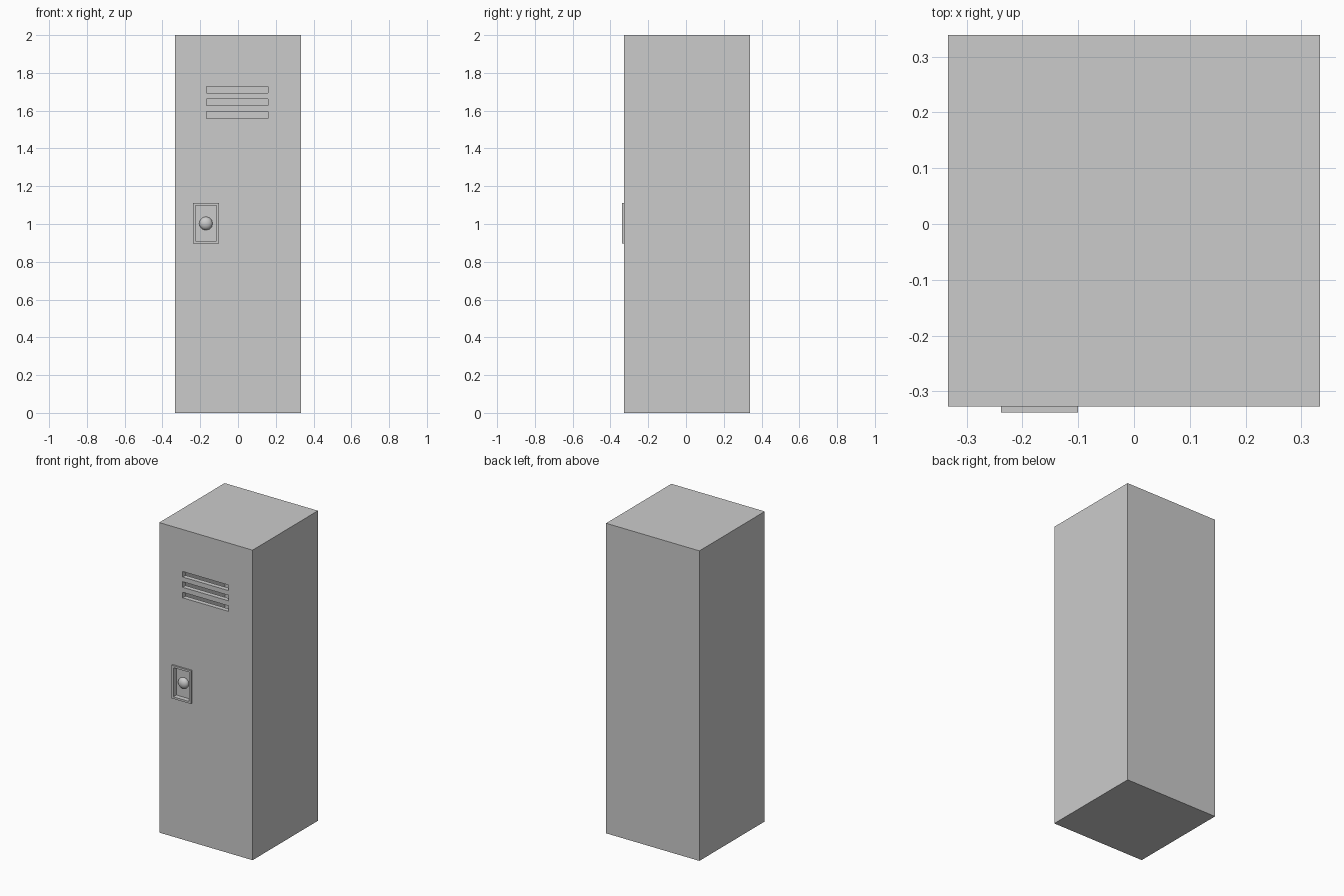
import bpy, math

if "Cube" in bpy.data.objects:
    bpy.data.objects.remove(bpy.data.objects["Cube"])


def box(name, x0, x1, y0, y1, z0, z1):
    bpy.ops.mesh.primitive_cube_add(size=1, location=((x0 + x1) / 2, (y0 + y1) / 2, (z0 + z1) / 2))
    o = bpy.context.object
    o.name = name
    o.scale = (x1 - x0, y1 - y0, z1 - z0)
    bpy.ops.object.transform_apply(location=False, rotation=False, scale=True)
    return o


def cut(target, cutter):
    m = target.modifiers.new("cut", 'BOOLEAN')
    m.operation = 'DIFFERENCE'
    m.solver = 'EXACT'
    m.object = cutter
    bpy.context.view_layer.objects.active = target
    bpy.ops.object.modifier_apply(modifier=m.name)


FRONT, BACK, HALF = -0.327, 0.339, 0.333
WALL, DOOR = 0.008, 0.03
LX, LZ = -0.169, 1.003

# hollow cabinet
body = box("locker_body", -HALF, HALF, FRONT, BACK, 0, 2)
cutters = [box("cavity_cutter", -HALF + WALL, HALF - WALL, FRONT + DOOR, BACK - WALL, WALL, 2 - WALL)]

# vent slots through the door
for z in (1.711, 1.645, 1.577):
    cutters.append(box("vent_cutter", -0.166, 0.16, FRONT - 0.05, FRONT + DOOR + 0.01, z - 0.018, z + 0.018))

# raised lock plate with a pocket sunk into the door
plate = box("lock_plate", LX - 0.069, LX + 0.069, FRONT - 0.011, FRONT, LZ - 0.107, LZ + 0.107)
pocket = box("pocket_cutter", LX - 0.056, LX + 0.056, FRONT - 0.05, FRONT + 0.02, LZ - 0.094, LZ + 0.094)
cutters.append(pocket)
for c in cutters:
    cut(body, c)
cut(plate, pocket)
for c in cutters:
    bpy.data.objects.remove(c)

# rounded knob inside the pocket
bpy.ops.mesh.primitive_uv_sphere_add(segments=12, ring_count=8, radius=0.036,
                                     location=(LX - 0.001, FRONT + 0.015, LZ),
                                     rotation=(math.pi / 2, 0, 0))
knob = bpy.context.object
knob.name = "lock_knob"
knob.scale = (1, 1, 0.7)
bpy.ops.object.shade_smooth()
